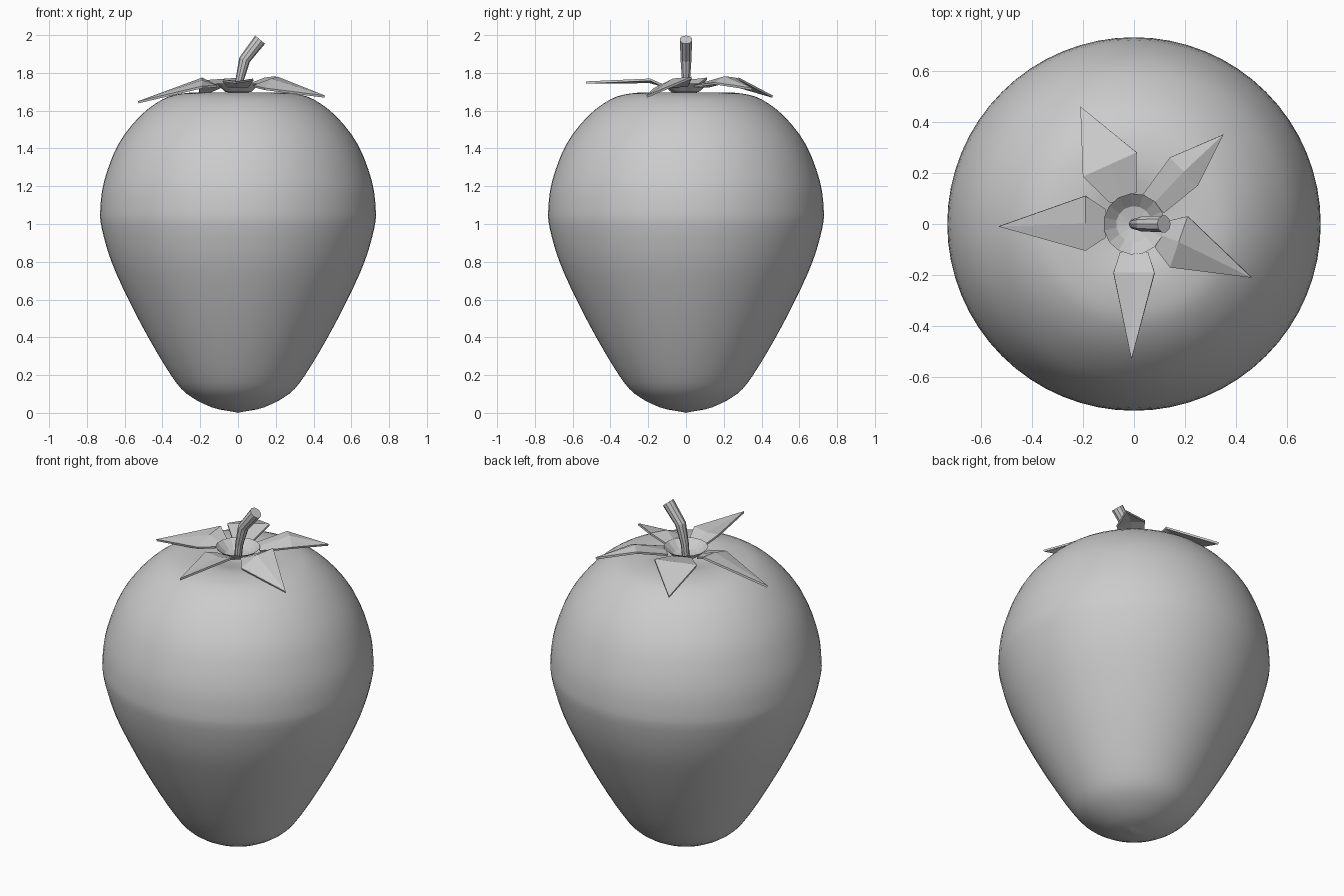
import bpy, bmesh
from math import cos, sin, tau
from mathutils import Vector

old = bpy.data.objects.get("Cube")
if old:
    bpy.data.objects.remove(old)

grey = bpy.data.materials.new("plain grey")
grey.use_nodes = True
colour = (0.6, 0.6, 0.6, 1)
grey.diffuse_color = colour
grey.node_tree.nodes["Principled BSDF"].inputs["Base Color"].default_value = colour


def finish(name, bm, smooth=False):
    bmesh.ops.recalc_face_normals(bm, faces=bm.faces)
    mesh = bpy.data.meshes.new(name)
    for f in bm.faces:
        f.smooth = smooth
    bm.to_mesh(mesh)
    bm.free()
    mesh.materials.append(grey)
    obj = bpy.data.objects.new(name, mesh)
    bpy.context.collection.objects.link(obj)
    return obj


def bridge(bm, a, b):
    for i in range(len(a)):
        j = (i + 1) % len(a)
        bm.faces.new((a[i], a[j], b[j], b[i]))


def ring(bm, r, z, sides):
    return [bm.verts.new((r * cos(tau * i / sides), r * sin(tau * i / sides), z))
            for i in range(sides)]


def smooth_path(pts, steps):
    # Catmull-Rom curve through the profile points
    p = [Vector(q) for q in pts]
    p = [p[0] * 2 - p[1]] + p + [p[-1] * 2 - p[-2]]
    out = []
    for a, b, c, d in zip(p, p[1:], p[2:], p[3:]):
        for k in range(steps):
            t = k / steps
            out.append((2 * b + (c - a) * t + (2 * a - 5 * b + 4 * c - d) * t * t
                        + (3 * b - a - 3 * c + d) * t ** 3) / 2)
    return out + [p[-2]]


# Fruit: smooth lathed body with a shallow dish on top
profile = [(0.02, 0.005), (0.14, 0.03), (0.27, 0.1), (0.355, 0.2), (0.475, 0.4),
           (0.58, 0.6), (0.67, 0.8), (0.722, 0.98), (0.729, 1.08), (0.708, 1.23),
           (0.635, 1.42), (0.52, 1.57), (0.4, 1.66), (0.3, 1.69), (0.2, 1.695),
           (0.1, 1.675), (0.02, 1.66)]
bm = bmesh.new()
rings = [ring(bm, r, z, 64) for r, z in smooth_path(profile, 3)]
for a, b in zip(rings, rings[1:]):
    bridge(bm, a, b)
for end, z in ((rings[0], 0), (rings[-1], 1.66)):
    tip = bm.verts.new((0, 0, z))
    for i in range(64):
        bm.faces.new((end[i], end[i - 1], tip))
finish("fruit", bm, True)

# Calyx cup: faceted bowl around the stem
bm = bmesh.new()
rings = [ring(bm, r, z, 15) for r, z in ((0.02, 1.69), (0.07, 1.7), (0.12, 1.745))]
for a, b in zip(rings, rings[1:]):
    bridge(bm, a, b)
bm.faces.new(rings[0])
finish("calyx_cup", bm)

# Leaves: two shoulders and a pointed tip, folded along the midline
leaves = [
    ("left_back_leaf", (0.25, 0.15, 1.75), (0.14, 0.26, 1.775), (0.35, 0.35, 1.72), 0.02),
    ("right_back_leaf", (0.01, 0.28, 1.775), (-0.2, 0.185, 1.76), (-0.21, 0.46, 1.68), 0.0),
    ("right_leaf", (-0.19, 0.11, 1.775), (-0.19, -0.105, 1.73), (-0.53, -0.01, 1.65), 0.01),
    ("front_leaf", (-0.08, -0.19, 1.765), (0.08, -0.19, 1.77), (-0.01, -0.53, 1.755), -0.01),
    ("left_leaf", (0.14, -0.17, 1.72), (0.21, 0.03, 1.78), (0.46, -0.21, 1.68), 0.02),
]
for name, right, left, tip, fold in leaves:
    bm = bmesh.new()
    r, l, t = Vector(right), Vector(left), Vector(tip)
    mid = (r + l) / 2 + Vector((0, 0, fold))
    out = Vector((mid.x, mid.y, 0)).normalized()
    side = Vector((-out.y, out.x, 0))
    base = out * 0.11 + Vector((0, 0, 1.735))
    nr, nl = base - side * 0.055, base + side * 0.055
    vr, vl, vt, vm, vb, vnr, vnl = [bm.verts.new(p) for p in (r, l, t, mid, base, nr, nl)]
    bm.faces.new((vnr, vr, vm, vb))
    bm.faces.new((vb, vm, vl, vnl))
    bm.faces.new((vr, vt, vm))
    bm.faces.new((vm, vt, vl))
    leaf = finish(name, bm)
    thick = leaf.modifiers.new("thickness", "SOLIDIFY")
    thick.thickness = 0.012

# Stem: bent tube that widens to a tilted flat end
bm = bmesh.new()
rings = []
for x, z, radius, lean in ((0, 1.68, 0.02, 0), (0.008, 1.76, 0.022, 0.15),
                           (0.035, 1.87, 0.03, 0.4), (0.117, 1.976, 0.034, 0.7)):
    rings.append([bm.verts.new((x + radius * cos(a) * cos(lean), radius * sin(a),
                                z - radius * cos(a) * sin(lean)))
                  for a in (tau * i / 10 for i in range(10))])
for a, b in zip(rings, rings[1:]):
    bridge(bm, a, b)
bm.faces.new(rings[0])
bm.faces.new(rings[-1])
stem = finish("stem", bm)
